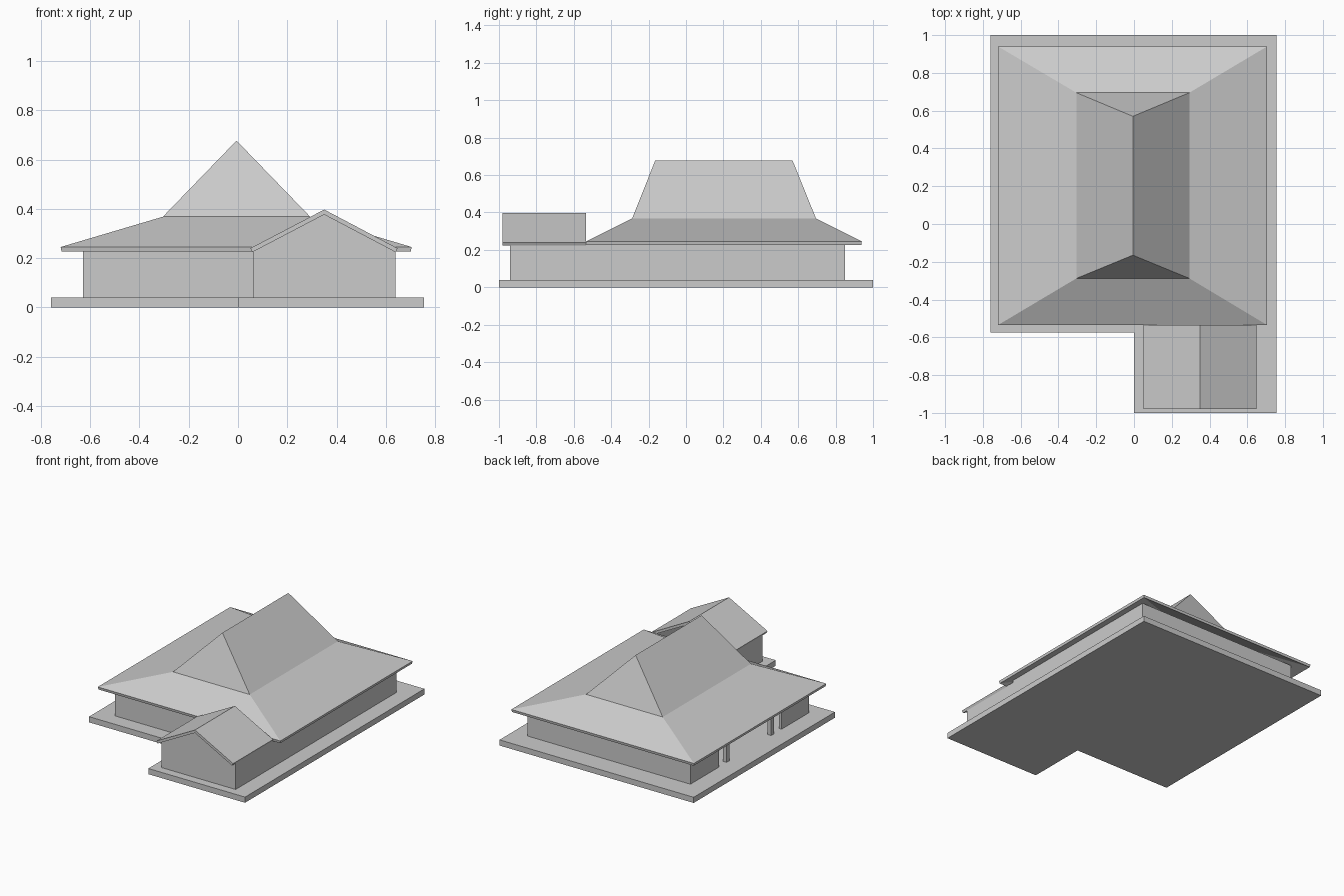
import bpy
import bmesh

cube = bpy.data.objects.get("Cube")
if cube:
    bpy.data.objects.remove(cube, do_unlink=True)

grey = bpy.data.materials.new("plain grey")
grey.use_nodes = True
colour = (0.6, 0.6, 0.6, 1)
grey.diffuse_color = colour
grey.node_tree.nodes["Principled BSDF"].inputs["Base Color"].default_value = colour


def finish(name, bm):
    bmesh.ops.recalc_face_normals(bm, faces=bm.faces)
    mesh = bpy.data.meshes.new(name)
    bm.to_mesh(mesh)
    bm.free()
    mesh.materials.append(grey)
    obj = bpy.data.objects.new(name, mesh)
    bpy.context.collection.objects.link(obj)
    return obj


def prism(name, points, along):
    """Extrude a flat 3D outline along a vector."""
    bm = bmesh.new()
    face = bm.faces.new([bm.verts.new(p) for p in points])
    new = bmesh.ops.extrude_face_region(bm, geom=[face], use_keep_orig=True)["geom"]
    bmesh.ops.translate(bm, vec=along, verts=[v for v in new if isinstance(v, bmesh.types.BMVert)])
    return finish(name, bm)


def box(name, x0, x1, y0, y1, z0, z1):
    outline = [(x0, y0, z0), (x1, y0, z0), (x1, y1, z0), (x0, y1, z0)]
    return prism(name, outline, (0, 0, z1 - z0))


def roof_shell(name, bm):
    # Normals are made to point up so that the thickness goes below
    obj = finish(name, bm)
    if sum(p.normal.z for p in obj.data.polygons) < 0:
        obj.data.flip_normals()
    solid = obj.modifiers.new("thickness", "SOLIDIFY")
    solid.thickness = 0.018
    solid.offset = -1
    solid.use_even_offset = True


# L-shaped plinth
BASE = 0.04
plan = [(-0.76, -0.575), (0, -0.575), (0, -1), (0.755, -1), (0.755, 1), (-0.76, 1)]
prism("plinth", [(x, y, 0) for x, y in plan], (0, 0, BASE))

# Thin walls around the main hall, open on the right side
L, R, F, B = -0.63, 0.64, -0.47, 0.85
T, TOP = 0.02, 0.245
box("back_wall", L, R, B - T, B, BASE, TOP)
box("left_wall", R - T, R, F, B, BASE, TOP)
box("front_wall", L, 0.06, F, F + T, BASE, TOP)
box("right_wall_back", L, L + T, 0.53, B, BASE, TOP)
box("right_wall_front", L, L + T, F, -0.165, BASE, TOP)
for name, y in (("back_post", 0.43), ("front_post", -0.065)):
    box(name, L, L + 0.03, y - 0.016, y + 0.016, BASE, TOP)

# Front wing walls with a gable
WF, MID = -0.94, 0.35
box("wing_right_wall", 0.06, 0.06 + T, WF, F + T, BASE, 0.23)
box("wing_left_wall", R - T, R, WF, F, BASE, 0.23)
gable = [(0.06, BASE), (R, BASE), (R, 0.23), (MID, 0.38), (0.06, 0.23)]
prism("wing_gable", [(x, WF, z) for x, z in gable], (0, T, 0))

# Main hipped roof: broad lower skirt and steep upper part
bm = bmesh.new()
rings = []
for x0, x1, y0, y1, z in ((-0.72, 0.705, -0.535, 0.94, 0.245),
                          (-0.305, 0.293, -0.288, 0.695, 0.368)):
    corners = [(x0, y0, z), (x1, y0, z), (x1, y1, z), (x0, y1, z)]
    rings.append([bm.verts.new(c) for c in corners])
eave, waist = rings
for i in range(4):
    j = (i + 1) % 4
    bm.faces.new((eave[i], eave[j], waist[j], waist[i]))
front, back = [bm.verts.new((-0.006, y, 0.677)) for y in (-0.165, 0.57)]
bm.faces.new((waist[0], waist[1], front))
bm.faces.new((waist[1], waist[2], back, front))
bm.faces.new((waist[2], waist[3], back))
bm.faces.new((waist[3], waist[0], front, back))
roof_shell("main_roof", bm)

# Pitched roof over the wing
bm = bmesh.new()
rows = [[bm.verts.new((x, y, z)) for x, z in ((0.05, 0.24), (MID, 0.397), (0.648, 0.24))]
        for y in (-0.98, -0.535)]
for i in range(2):
    bm.faces.new((rows[0][i], rows[0][i + 1], rows[1][i + 1], rows[1][i]))
roof_shell("wing_roof", bm)
